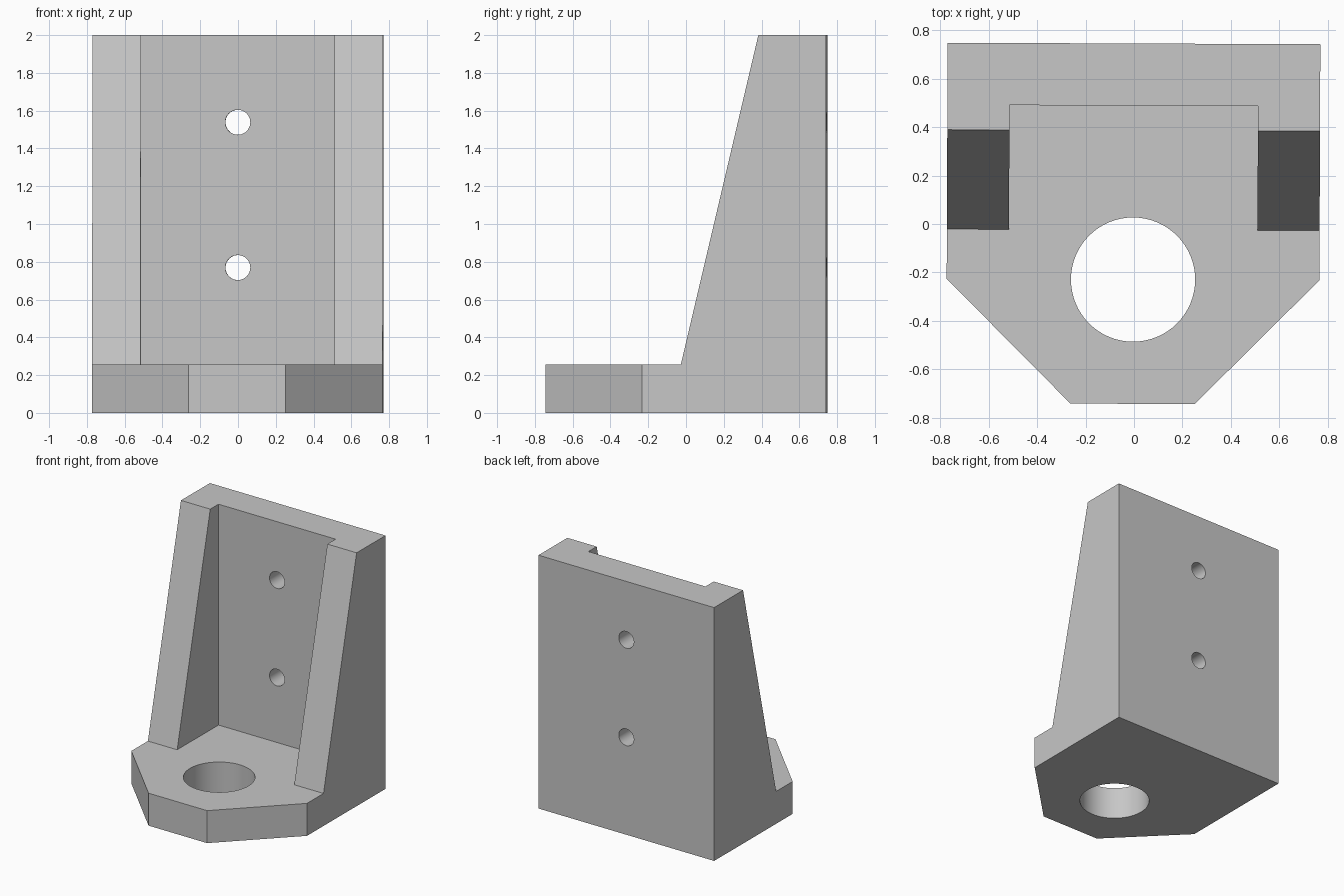
import bpy, bmesh, math
from mathutils import Matrix, Vector

cube = bpy.data.objects.get("Cube")
if cube:
    bpy.data.objects.remove(cube, do_unlink=True)

U = 2 / 7.8                        # base thickness, the module of the part
HALF_W, BACK, TOP = 3 * U, 0.745, 2.0
FRONT, HOLE_Y = BACK - 5.8 * U, BACK - 3.8 * U

grey = bpy.data.materials.new("machined grey")
grey.use_nodes = True
colour = (0.57, 0.57, 0.57, 1)
grey.diffuse_color = colour
grey.node_tree.nodes["Principled BSDF"].inputs["Base Color"].default_value = colour


def prism(name, points, depth):
    """Extrude a closed outline of 3D points along a vector."""
    bm = bmesh.new()
    face = bm.faces.new([bm.verts.new(p) for p in points])
    new = bmesh.ops.extrude_face_region(bm, geom=[face])["geom"]
    moved = [v for v in new if isinstance(v, bmesh.types.BMVert)]
    bmesh.ops.translate(bm, vec=Vector(depth), verts=moved)
    bmesh.ops.recalc_face_normals(bm, faces=bm.faces)
    return add_object(name, bm)


def drill(name, centre, radius, length, axis):
    bm = bmesh.new()
    turn = Matrix.Rotation(math.pi / 2, 4, "X") if axis == "Y" else Matrix()
    bmesh.ops.create_cone(bm, cap_ends=True, segments=64, radius1=radius, radius2=radius,
                          depth=length, matrix=Matrix.Translation(centre) @ turn)
    return add_object(name, bm)


def add_object(name, bm):
    mesh = bpy.data.meshes.new(name)
    bm.to_mesh(mesh)
    bm.free()
    mesh.materials.append(grey)
    obj = bpy.data.objects.new(name, mesh)
    bpy.context.collection.objects.link(obj)
    return obj


# Bracket body: side profile with the sloping gusset edge
profile = [(FRONT, 0), (BACK, 0), (BACK, TOP), (BACK - 1.4 * U, TOP),
           (BACK - 3 * U, U), (FRONT, U)]
bracket = prism("angle_bracket", [(-HALF_W, y, z) for y, z in profile], (2 * HALF_W, 0, 0))

# Channel between the two gussets
channel = [(-2 * U, -1), (2 * U, -1), (2 * U, BACK - U), (-2 * U, BACK - U)]
cutters = [prism("channel_cutter", [(x, y, U) for x, y in channel], (0, 0, 3))]

# Chamfered front corners of the base
for side, label in ((-1, "right"), (1, "left")):
    corner = [(U, FRONT), (3 * U, HOLE_Y), (5 * U, HOLE_Y + 2 * U), (5 * U, FRONT - U), (0, FRONT - U)]
    cutters.append(prism(label + "_corner_cutter",
                         [(side * x, y, -0.5) for x, y in corner], (0, 0, 1)))

# Large base bore and two mounting holes through the wall
cutters.append(drill("base_bore_cutter", (0, HOLE_Y, 0), U, 1.5, "Z"))
for i in (1, 2):
    cutters.append(drill("wall_hole_cutter", (0, BACK, 3 * U * i), 0.066, 1.2, "Y"))

bpy.context.view_layer.objects.active = bracket
for cutter in cutters:
    mod = bracket.modifiers.new("cut", "BOOLEAN")
    mod.operation, mod.solver, mod.object = "DIFFERENCE", "EXACT", cutter
    bpy.ops.object.modifier_apply(modifier=mod.name)
    bpy.data.objects.remove(cutter, do_unlink=True)

# Slight skew of the finished part, and smooth bores with sharp edges
bracket.data.transform(Matrix.Translation((-0.003, 0, 0)) @ Matrix.Rotation(-0.004, 4, "Z"))
bpy.ops.object.select_all(action="DESELECT")
bracket.select_set(True)
bpy.ops.object.shade_smooth_by_angle(angle=math.radians(30))
